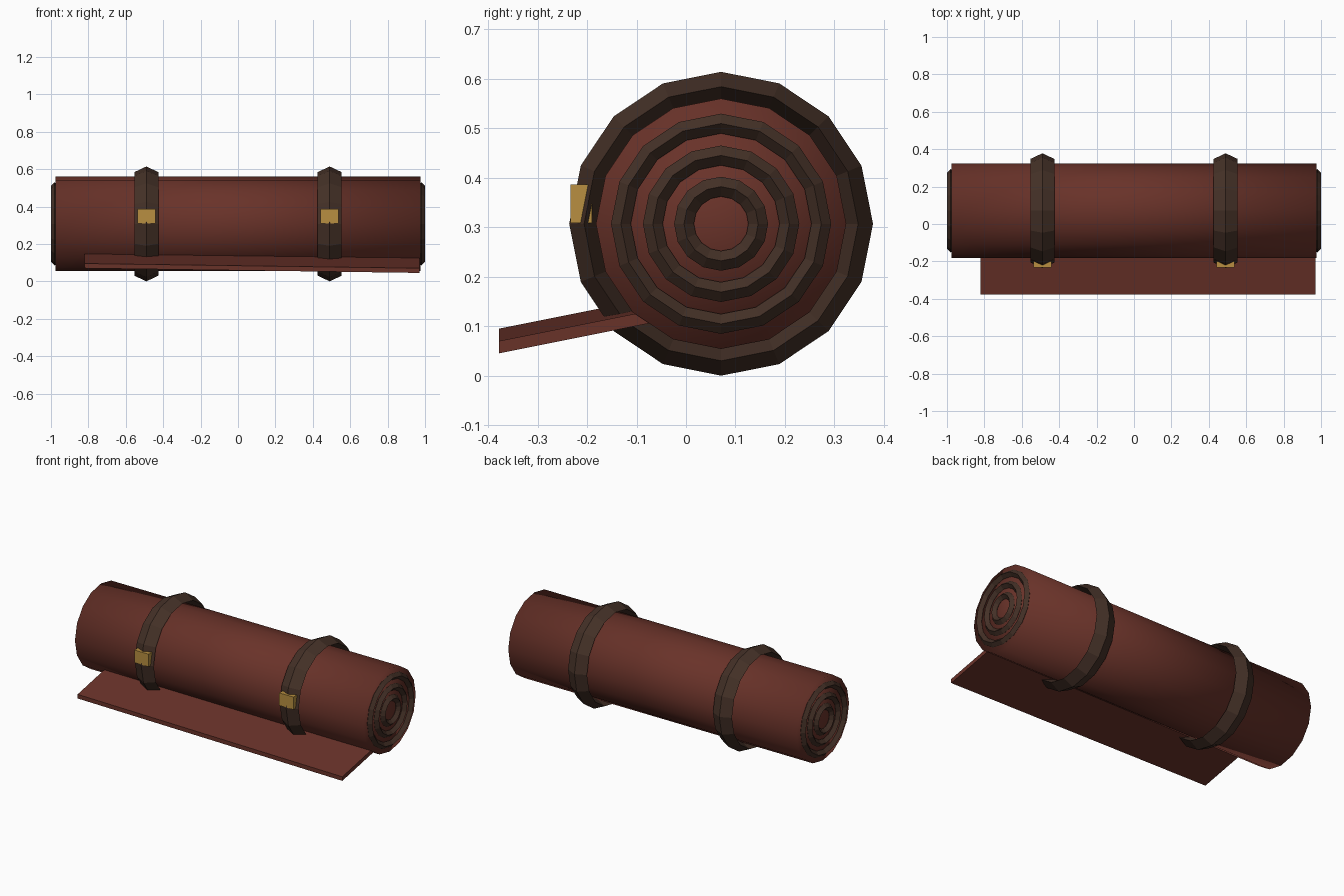
import bpy, bmesh, math

if "Cube" in bpy.data.objects:
    bpy.data.objects.remove(bpy.data.objects["Cube"])

CY, CZ = 0.071, 0.307   # roll axis


def material(name, color):
    m = bpy.data.materials.new(name)
    m.diffuse_color = (*color, 1)
    m.use_nodes = True
    m.node_tree.nodes["Principled BSDF"].inputs["Base Color"].default_value = m.diffuse_color
    return m


CLOTH = material("red cloth", (0.141, 0.032, 0.022))
LEATHER = material("dark leather", (0.058, 0.030, 0.020))
BRASS = material("brass", (0.48, 0.275, 0.052))


def make(name, verts, faces, mat, smooth=False):
    me = bpy.data.meshes.new(name)
    me.from_pydata(verts, [], faces)
    bm = bmesh.new()
    bm.from_mesh(me)
    bmesh.ops.recalc_face_normals(bm, faces=bm.faces)
    for f in bm.faces:
        f.smooth = smooth
    bm.to_mesh(me)
    bm.free()
    me.materials.append(mat)
    ob = bpy.data.objects.new(name, me)
    bpy.context.collection.objects.link(ob)
    return ob


def ring_point(x, r, i, n=16):
    a = 2 * math.pi * i / n
    return (x, CY + r * math.sin(a), CZ + r * math.cos(a))


def diamond_ring(name, x, radius, half_height, half_width, n=16):
    """Ring around the roll axis with a four-sided section."""
    section = [(0, half_height), (half_width, 0), (0, -half_height), (-half_width, 0)]
    verts = [ring_point(x + dx, radius + dr, i, n) for i in range(n) for dx, dr in section]
    faces = [(i * 4 + j, i * 4 + (j + 1) % 4,
              (i + 1) % n * 4 + (j + 1) % 4, (i + 1) % n * 4 + j)
             for i in range(n) for j in range(4)]
    return make(name, verts, faces, LEATHER)


def block(name, corners, mat):
    """Corners: four bottom points in order, then the four above them."""
    faces = [(0, 1, 2, 3), (4, 5, 6, 7)]
    faces += [(i, (i + 1) % 4, (i + 1) % 4 + 4, i + 4) for i in range(4)]
    return make(name, corners, faces, mat)


# Rolled blanket
N = 16
verts = [ring_point(x, 0.253, i) for x in (-0.975, 0.975) for i in range(N)]
faces = [(i, (i + 1) % N, (i + 1) % N + N, i + N) for i in range(N)]
faces += [tuple(range(N)), tuple(range(N, 2 * N))]
make("blanket_roll", verts, faces, CLOTH, smooth=True)

# Loose flap, sloping down to the front and to the right
x0, x1, y0, y1, slope = -0.82, 0.97, -0.378, -0.03, 0.2
base = [(x0, y0, 0.070), (x1, y0, 0.045),
        (x1, y1, 0.045 + slope * (y1 - y0)), (x0, y1, 0.070 + slope * (y1 - y0))]
block("loose_flap", base + [(x, y, z + 0.025) for x, y, z in base], CLOTH)

for side, s in (("left", -1), ("right", 1)):
    # Strap and buckle
    diamond_ring(side + "_strap", s * 0.49, 0.277, 0.030, 0.064)
    xa, xb, ya, yb = s * 0.49 - 0.048, s * 0.49 + 0.048, -0.233, -0.190
    block(side + "_buckle",
          [(x, y, z) for z in (0.309, 0.386)
           for x, y in ((xa, ya), (xb, ya), (xb, yb), (xa, yb))], BRASS)
    # Rolled layers on the end
    for k, r in enumerate((0.075, 0.138, 0.2025)):
        diamond_ring(f"{side}_end_layer_{k + 1}", s * 0.98, r, 0.020, 0.020)
